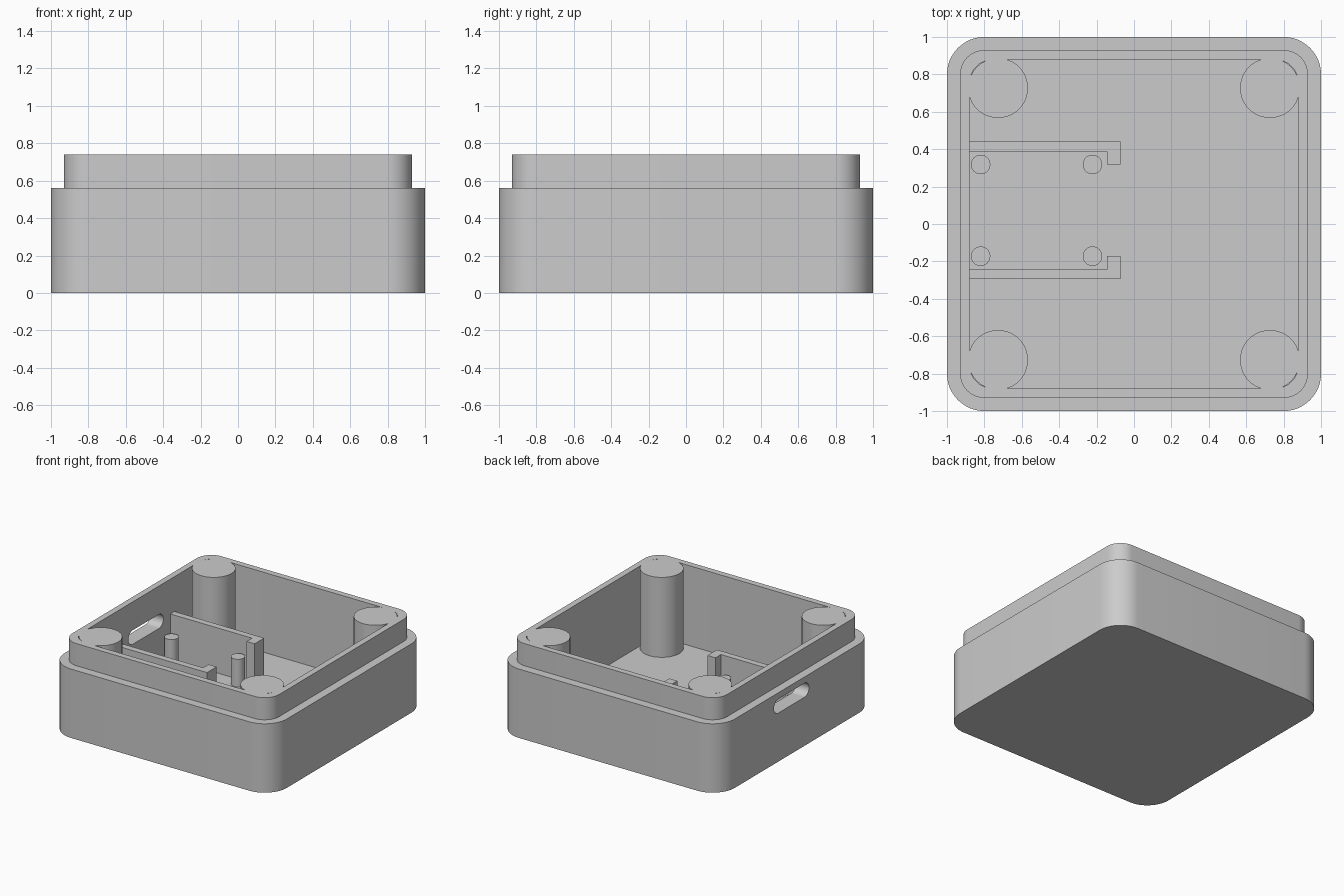
import bpy, bmesh, math

if "Cube" in bpy.data.objects:
    bpy.data.objects.remove(bpy.data.objects["Cube"])

FLOOR, LEDGE, RIM = 0.09, 0.56, 0.74
MID_Y = 0.073            # centre line of the board holder and cable slot

grey = bpy.data.materials.new("light_grey_plastic")
grey.diffuse_color = (0.6, 0.6, 0.6, 1)
grey.use_nodes = True
grey.node_tree.nodes["Principled BSDF"].inputs["Base Color"].default_value = grey.diffuse_color


def rounded_rect(hx, hy, r, seg=12):
    """Counter-clockwise outline of a rounded rectangle, half sizes hx and hy."""
    pts = []
    for i, (sx, sy) in enumerate([(1, 1), (-1, 1), (-1, -1), (1, -1)]):
        for k in range(seg + 1):
            a = math.radians(90 * (i + k / seg))
            pts.append((sx * (hx - r) + r * math.cos(a),
                        sy * (hy - r) + r * math.sin(a)))
    return pts


def loft(name, rings):
    """Bridge equal-length closed rings of 3D points and cap both ends."""
    bm = bmesh.new()
    loops = [[bm.verts.new(p) for p in ring] for ring in rings]
    n = len(loops[0])
    for a, b in zip(loops, loops[1:]):
        for i in range(n):
            j = (i + 1) % n
            bm.faces.new((a[i], a[j], b[j], b[i]))
    bm.faces.new(loops[0][::-1])
    bm.faces.new(loops[-1])
    bmesh.ops.remove_doubles(bm, verts=bm.verts, dist=1e-5)
    bmesh.ops.recalc_face_normals(bm, faces=bm.faces)
    mesh = bpy.data.meshes.new(name)
    bm.to_mesh(mesh)
    bm.free()
    mesh.materials.append(grey)
    ob = bpy.data.objects.new(name, mesh)
    bpy.context.collection.objects.link(ob)
    return ob


def extrude(name, outline, z0, z1):
    return loft(name, [[(x, y, z) for x, y in outline] for z in (z0, z1)])


def smooth(ob):
    bpy.ops.object.select_all(action='DESELECT')
    ob.select_set(True)
    bpy.context.view_layer.objects.active = ob
    bpy.ops.object.shade_smooth_by_angle(angle=math.radians(30))


def cylinder(name, x, y, r, z0, z1, n=48):
    circle = [(x + r * math.cos(2 * math.pi * i / n),
               y + r * math.sin(2 * math.pi * i / n)) for i in range(n)]
    smooth(extrude(name, circle, z0, z1))


# Case: outer wall, stepped ledge, raised lip, then down to the cavity floor
profile = [(1.0, 0.2, 0), (1.0, 0.2, LEDGE), (0.93, 0.13, LEDGE),
           (0.93, 0.13, RIM), (0.88, 0.13, RIM), (0.88, 0.13, FLOOR)]
case = loft("case", [[(x, y, z) for x, y in rounded_rect(h, h, r)]
                     for h, r, z in profile])

# Cable slot through the left wall
slot = rounded_rect(0.225, 0.057, 0.057)
cutter = loft("slot_cutter", [[(x, MID_Y + a, 0.452 + b) for a, b in slot]
                              for x in (-1.1, -0.8)])
cutter.hide_render = True
cut = case.modifiers.new("cable_slot", 'BOOLEAN')
cut.object = cutter
cut.operation = 'DIFFERENCE'
cut.solver = 'EXACT'
bpy.context.view_layer.objects.active = case
bpy.ops.object.modifier_apply(modifier=cut.name)
bpy.data.objects.remove(cutter)
smooth(case)

# Corner screw posts, flush with the rim
for sx in (-1, 1):
    for sy in (-1, 1):
        cylinder("corner_post", sx * 0.727, sy * 0.727, 0.16, FLOOR, RIM)

for side in (-1, 1):
    # Board support pegs
    for x in (-0.82, -0.222):
        cylinder("board_peg", x, MID_Y + side * 0.245, 0.052, FLOOR, 0.315, 32)
    # Board retaining walls with an inward hook at the free end
    wall = [(-0.88, 0.367), (-0.88, 0.315), (-0.145, 0.315),
            (-0.145, 0.245), (-0.073, 0.245), (-0.073, 0.367)]
    extrude("board_wall", [(x, MID_Y + side * y) for x, y in wall], FLOOR, 0.457)
